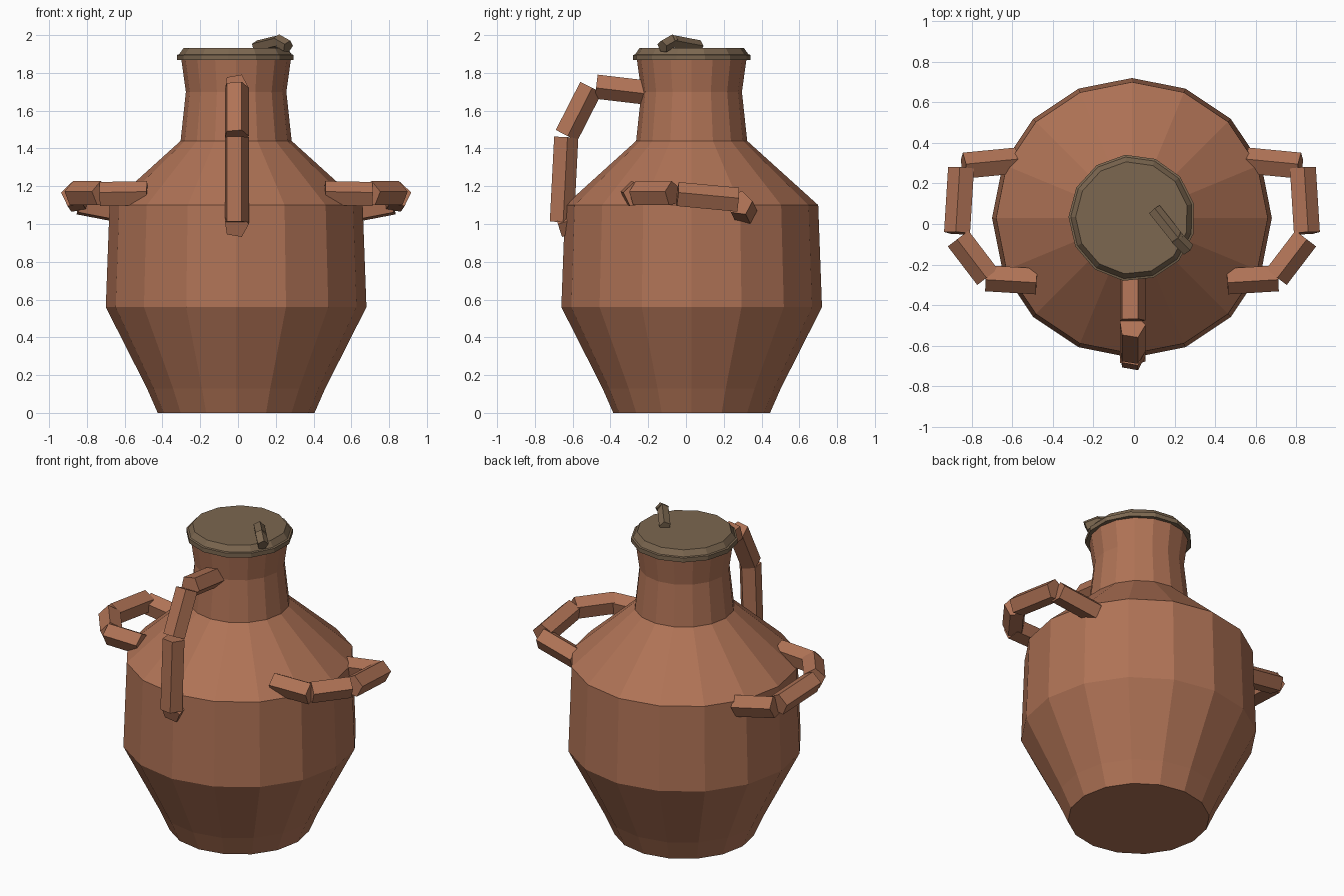
import bpy, bmesh, math
from mathutils import Vector

if "Cube" in bpy.data.objects:
    bpy.data.objects.remove(bpy.data.objects["Cube"])

CX, CY = -0.01, 0.03  # axis of the jug


def material(name, color):
    m = bpy.data.materials.new(name)
    m.use_nodes = True
    m.diffuse_color = (*color, 1)
    bsdf = next(n for n in m.node_tree.nodes if n.type == 'BSDF_PRINCIPLED')
    bsdf.inputs["Base Color"].default_value = (*color, 1)
    bsdf.inputs["Roughness"].default_value = 0.9
    return m


terracotta = material("terracotta", (0.43, 0.17, 0.092))
lid_brown = material("dull brown", (0.20, 0.135, 0.08))


def finish(bm, name, mat):
    bmesh.ops.recalc_face_normals(bm, faces=bm.faces)
    mesh = bpy.data.meshes.new(name)
    bm.to_mesh(mesh)
    bm.free()
    mesh.materials.append(mat)
    obj = bpy.data.objects.new(name, mesh)
    bpy.context.collection.objects.link(obj)
    return obj


def bridge(bm, rings):
    """Skin a stack of rings and cap both ends."""
    n = len(rings[0])
    for lo, hi in zip(rings, rings[1:]):
        for i in range(n):
            j = (i + 1) % n
            bm.faces.new((lo[i], lo[j], hi[j], hi[i]))
    bm.faces.new(rings[0])
    bm.faces.new(rings[-1])


def lathe(name, profile, sides, start, mat):
    bm = bmesh.new()
    rings = []
    for r, z in profile:
        angles = [math.radians(start) + math.tau * i / sides for i in range(sides)]
        rings.append([bm.verts.new((CX + r * math.cos(a), CY + r * math.sin(a), z))
                      for a in angles])
    bridge(bm, rings)
    return finish(bm, name, mat)


def bars(name, segments, radius, side, mat, roll=8, mirror=False):
    """Separate five-sided bars laid end to end, rolled about their length."""
    bm = bmesh.new()
    for a, b in segments:
        a, b = Vector(a), Vector(b)
        t = (b - a).normalized()
        u = (Vector(side) - t * t.dot(Vector(side))).normalized()
        v = t.cross(u)
        rings = []
        for p in (a, b):
            ring = []
            for i in range(5):
                ang = math.radians(roll + 72 * i)
                q = p + radius * (u * math.cos(ang) + v * math.sin(ang))
                if mirror:
                    q.x = 2 * CX - q.x
                ring.append(bm.verts.new(q))
            rings.append(ring)
        bridge(bm, rings)
    return finish(bm, name, mat)


# Jug body and neck
lathe("jug_body",
      [(0.415, 0), (0.472, 0.13), (0.69, 0.56), (0.67, 1.1),
       (0.294, 1.44), (0.266, 1.7), (0.29, 1.87)], 16, 90, terracotta)

# Lid with a thin rim and bevelled top
lathe("lid", [(0.313, 1.867), (0.313, 1.895), (0.302, 1.898), (0.278, 1.932)],
      13, 96, lid_brown)

# Bent grip on the lid
bars("lid_grip",
     [((0.10, 0.07, 1.938), (0.22, -0.08, 1.967)),
      ((0.205, -0.065, 1.972), (0.265, -0.125, 1.938))],
     0.035, (0.78, 0.62, 0), lid_brown)

# Tall handle on the front, from shoulder to neck
bars("front_handle",
     [((CX, -0.58, 1.02), (CX, -0.675, 0.99)),
      ((CX, -0.66, 1.01), (CX, -0.637, 1.46)),
      ((CX, -0.635, 1.47), (CX, -0.505, 1.725)),
      ((CX, -0.475, 1.73), (CX, -0.22, 1.70))],
     0.068, (1, 0, 0), terracotta)

# Side handles, mirrored about the jug axis
side_path = [((0.46, -0.28, 1.16), (0.71, -0.265, 1.155)),
             ((0.70, -0.26, 1.16), (0.845, -0.07, 1.16)),
             ((0.85, -0.045, 1.155), (0.83, 0.275, 1.125)),
             ((0.82, 0.285, 1.11), (0.56, 0.31, 1.06))]
for name, flip in (("left_handle", False), ("right_handle", True)):
    bars(name, side_path, 0.068, (0, 0, 1), terracotta, mirror=flip)
